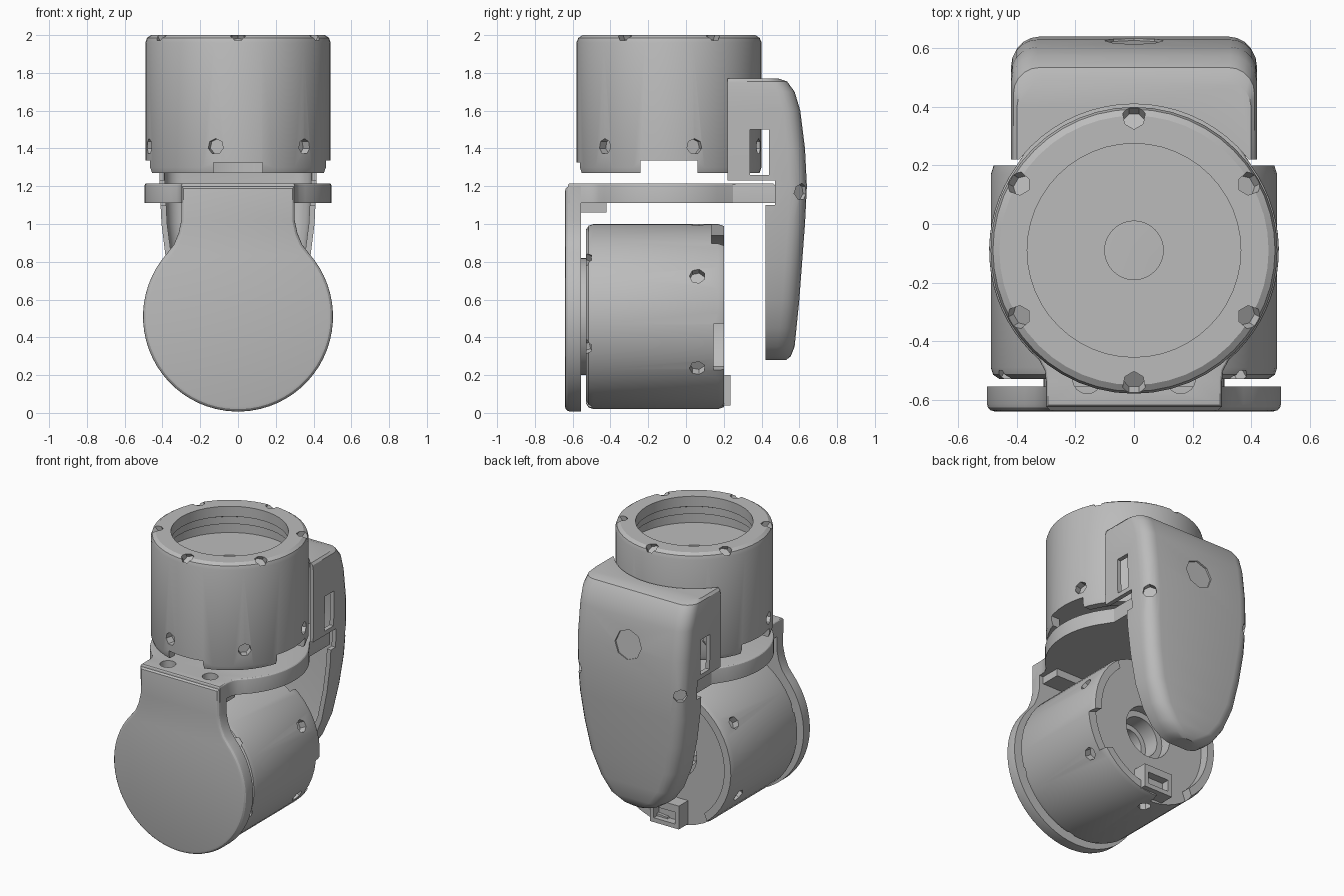
import bpy, bmesh, math
from mathutils import Matrix, Vector

if "Cube" in bpy.data.objects:
    bpy.data.objects.remove(bpy.data.objects["Cube"])

grey = bpy.data.materials.new("plain_grey")
grey.use_nodes = True
colour = (0.5, 0.5, 0.5, 1)
grey.diffuse_color = colour
grey.node_tree.nodes["Principled BSDF"].inputs["Base Color"].default_value = colour


def make(name, bm):
    bmesh.ops.recalc_face_normals(bm, faces=bm.faces)
    mesh = bpy.data.meshes.new(name)
    bm.to_mesh(mesh)
    bm.free()
    mesh.materials.append(grey)
    ob = bpy.data.objects.new(name, mesh)
    bpy.context.collection.objects.link(ob)
    return ob


def box(name, lo, hi):
    bm = bmesh.new()
    lo, hi = Vector(lo), Vector(hi)
    bmesh.ops.create_cube(bm, size=1, matrix=Matrix.Translation((lo + hi) / 2) @ Matrix.Diagonal((*(hi - lo), 1)))
    return make(name, bm)


def rod(name, centre, axis, r, depth, sides=48):
    bm = bmesh.new()
    turn = Vector(axis).to_track_quat("Z", "Y").to_matrix().to_4x4()
    bmesh.ops.create_cone(bm, cap_ends=True, segments=sides, radius1=r, radius2=r, depth=depth,
                          matrix=Matrix.Translation(centre) @ turn)
    return make(name, bm)


def loft(name, rings, closed=False):
    bm = bmesh.new()
    loops = [[bm.verts.new(p) for p in ring] for ring in rings]
    n = len(loops[0])
    pairs = list(zip(loops, loops[1:]))
    if closed:
        pairs.append((loops[-1], loops[0]))
    else:
        bm.faces.new(loops[0])
        bm.faces.new(loops[-1])
    for a, b in pairs:
        for i in range(n):
            j = (i + 1) % n
            bm.faces.new((a[i], a[j], b[j], b[i]))
    return make(name, bm)


def lathe(name, profile, steps=48):
    angles = [math.tau * k / steps for k in range(steps)]
    return loft(name, [[(r * math.cos(a), r * math.sin(a), z) for a in angles] for r, z in profile], True)


def cut(ob, tools):
    # Apply each cut at once and discard its tool
    for tool in tools:
        mod = ob.modifiers.new("cut", "BOOLEAN")
        mod.operation, mod.object, mod.solver = "DIFFERENCE", tool, "EXACT"
        dg = bpy.context.evaluated_depsgraph_get()
        mesh = bpy.data.meshes.new_from_object(ob.evaluated_get(dg))
        ob.modifiers.clear()
        ob.data = mesh
        bpy.data.objects.remove(tool)


def slab(name, outline, place, near, far, bevel):
    # Extrude a half outline mirrored in x, rounding the far rim
    full = outline + [(-x, v) for x, v in reversed(outline)]
    bm = bmesh.new()
    face = bm.faces.new([bm.verts.new(place(x, v, near)) for x, v in full])
    bm.normal_update()
    moved = bmesh.ops.extrude_face_region(bm, geom=[face], use_keep_orig=True)["geom"]
    shift = Vector(place(0, 0, far)) - Vector(place(0, 0, near))
    bmesh.ops.translate(bm, vec=shift, verts=[g for g in moved if isinstance(g, bmesh.types.BMVert)])
    cap = [g for g in moved if isinstance(g, bmesh.types.BMFace)][0]
    bmesh.ops.recalc_face_normals(bm, faces=bm.faces)
    bmesh.ops.bevel(bm, geom=list(cap.edges), offset=bevel, segments=3, profile=0.5, affect="EDGES")
    return make(name, bm)


def arc(r, cy, start, end, n):
    angles = [math.radians(start + (end - start) * k / (n - 1)) for k in range(n)]
    return [(r * math.cos(a), cy + r * math.sin(a)) for a in angles]


def motor(name, matrix):
    # Housing with a deep mounting ring at the top and a stepped bore
    profile = [(0.48, 0), (0.49, 0.03), (0.49, 0.69), (0.482, 0.715), (0.46, 0.73), (0.365, 0.73),
               (0.365, 0.66), (0.385, 0.65), (0.385, 0.6), (0.43, 0.59), (0.43, 0.52),
               (0.1, 0.52), (0.1, 0.25), (0.135, 0.25), (0.135, 0.14), (0.175, 0.14),
               (0.175, 0.065), (0.43, 0.065), (0.43, 0)]
    body = lathe(name, profile)
    cuts = [box("notch", (-0.6, -0.15, -0.1), (-0.35, 0.15, 0.065)),
            box("notch", (0.35, -0.15, -0.1), (0.6, 0.15, 0.065)),
            box("notch", (-0.13, -0.6, -0.1), (0.13, -0.35, 0.055))]
    for k in range(6):
        a = math.radians(16 + 60 * k)
        side = Vector((math.cos(a), math.sin(a), 0))
        cuts.append(rod("hole", side * 0.48 + Vector((0, 0, 0.14)), side, 0.042, 0.08, 7))
        a = math.radians(30 + 60 * k)
        rim = Vector((math.cos(a), math.sin(a), 0))
        cuts.append(rod("hole", rim * 0.455 + Vector((0, 0, 0.72)), (rim.x, rim.y, 1.5), 0.04, 0.07, 7))
    cut(body, cuts)
    body.data.transform(matrix)


motor("upper_motor", Matrix.Translation((0, -0.09, 1.27)))
motor("lower_motor", Matrix.Translation((0, 0.2, 0.51)) @ Matrix.Rotation(math.pi / 2, 4, "X")
      @ Matrix.Rotation(math.radians(70), 4, "Z"))

# Cable socket on the open end of the lower motor
socket = box("cable_socket", (-0.11, 0.1, 0.04), (0.11, 0.235, 0.2))
cut(socket, [box("slot", (-0.08, 0.18, 0.07), (0.08, 0.3, 0.15))])

# Bracket: round front plate with a neck, and a shelf between the motors
front = [(0.3, 1.2), (0.3, 1.02), (0.315, 0.95), (0.34, 0.89)] + arc(0.503, 0.51, 42, -88, 24)
slab("bracket_front", front, lambda x, v, d: (x, d, v), -0.555, -0.64, 0.025)
shelf = [(0.3, -0.625), (0.3, -0.54), (0.305, -0.5)] + arc(0.495, -0.09, -49, 36, 18) + [(0.37, 0.25), (0.37, 0.47)]
plate = slab("bracket_shelf", shelf, lambda x, v, d: (x, v, d), 1.11, 1.215, 0.012)
cut(plate, [rod("hole", (x, -0.53, 1.2), (0, 0, 1), 0.05, 0.1, 16) for x in (-0.16, 0.16)])
box("bracket_rib", (-0.27, -0.57, 1.06), (0.27, -0.42, 1.12))
rod("bracket_hub", (0, -0.54, 0.51), (0, 1, 0), 0.31, 0.05)

# Hollow rear cover: height, half width and depth of each level
levels = [(1.77, 0.40, 0.49), (1.755, 0.412, 0.535), (1.7, 0.42, 0.575), (1.6, 0.42, 0.605),
          (1.4, 0.42, 0.63), (1.2, 0.415, 0.64), (1.0, 0.405, 0.63), (0.8, 0.38, 0.615),
          (0.6, 0.34, 0.6), (0.45, 0.28, 0.585), (0.35, 0.21, 0.575), (0.3, 0.14, 0.555), (0.28, 0.08, 0.53)]


def cover_shell(name, wall, start):
    rings = []
    for z, w, back in levels:
        z = 1.025 + (z - 1.025) * (1 - wall * 1.4)
        w, back = w - wall, back - wall
        r = min(0.09, w * 0.8)
        corner = [(w - r + x, back - r + y) for x, y in arc(r, 0, 0, 90, 6)]
        half = [(w, start)] + corner
        rings.append([(x, y, z) for x, y in half + [(-x, y) for x, y in reversed(half)]])
    return loft(name, rings)


cover = cover_shell("rear_cover", 0, 0.22)
cuts = [cover_shell("hollow", 0.03, 0.1),
        box("cut", (-1, 0, 0), (1, 0.42, 1.15)),
        box("cut", (-1, 0, 1.1), (1, 0.47, 1.23)),
        rod("cut", (0, -0.09, 1.5), (0, 0, 1), 0.5, 1, 64),
        rod("cut", (0, 0.66, 1.43), (0, 1, 0.12), 0.1, 0.09, 8)]
for s in (-1, 1):
    cuts.append(box("window", (s * 0.4 - 0.1, 0.34, 1.26), (s * 0.4 + 0.1, 0.44, 1.5)))
    cuts.append(rod("hole", (s * 0.385, 0.61, 1.17), (s, 1, 0), 0.045, 0.06, 7))
cut(cover, cuts)

# Flat-sided look with softly shaded curves
bpy.ops.object.select_all(action="DESELECT")
for ob in bpy.context.collection.objects:
    if ob.type == "MESH" and ob.data.materials and ob.data.materials[0] == grey:
        ob.select_set(True)
        bpy.context.view_layer.objects.active = ob
bpy.ops.object.shade_smooth_by_angle(angle=math.radians(25))
